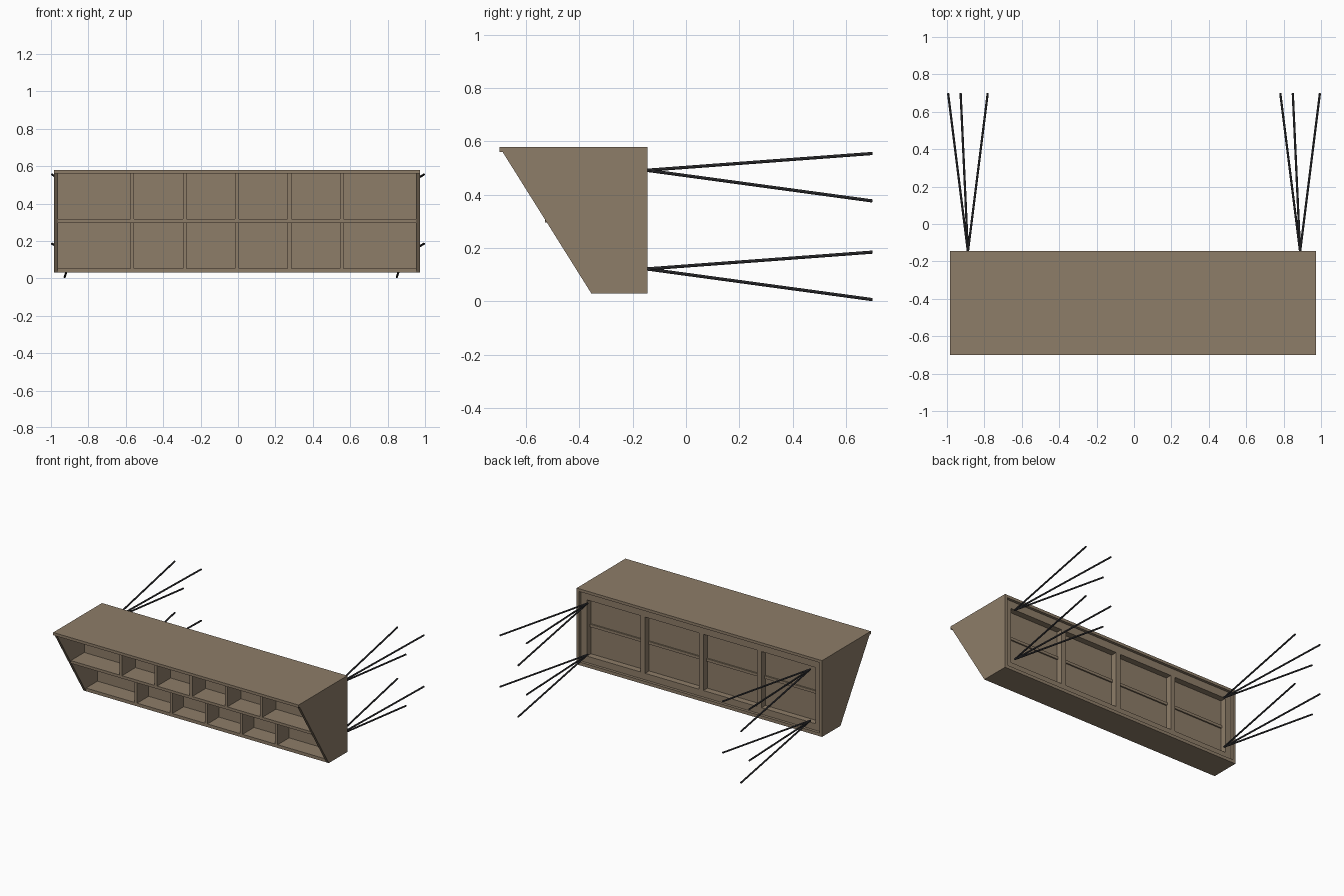
import bpy, bmesh
from mathutils import Vector

if "Cube" in bpy.data.objects:
    bpy.data.objects.remove(bpy.data.objects["Cube"])


def material(name, color):
    m = bpy.data.materials.new(name)
    m.diffuse_color = color
    m.use_nodes = True
    m.node_tree.nodes["Principled BSDF"].inputs["Base Color"].default_value = m.diffuse_color
    return m


WOOD = material("wood", (0.27, 0.205, 0.14, 1))
STEEL = material("dark_steel", (0.045, 0.045, 0.05, 1))


def finish(name, bm, mat):
    bmesh.ops.recalc_face_normals(bm, faces=bm.faces)
    me = bpy.data.meshes.new(name)
    bm.to_mesh(me)
    bm.free()
    me.materials.append(mat)
    ob = bpy.data.objects.new(name, me)
    bpy.context.collection.objects.link(ob)
    return ob


def box(name, x0, x1, y0, y1, z0, z1):
    bm = bmesh.new()
    bmesh.ops.create_cube(bm, size=1)
    for v in bm.verts:
        v.co = Vector(((x0 + x1) / 2 + v.co.x * (x1 - x0),
                       (y0 + y1) / 2 + v.co.y * (y1 - y0),
                       (z0 + z1) / 2 + v.co.z * (z1 - z0)))
    return finish(name, bm, WOOD)


def side_board(name, x0, x1):
    profile = [(-0.145, 0.03), (-0.355, 0.03), (-0.70, 0.58), (-0.145, 0.58)]
    bm = bmesh.new()
    f = bm.faces.new([bm.verts.new((x0, y, z)) for y, z in profile])
    ext = bmesh.ops.extrude_face_region(bm, geom=[f])["geom"]
    bmesh.ops.translate(bm, vec=(x1 - x0, 0, 0),
                        verts=[v for v in ext if isinstance(v, bmesh.types.BMVert)])
    return finish(name, bm, WOOD)


def rod(name, a, b, r=0.006):
    a, b = Vector(a), Vector(b)
    d = b - a
    bm = bmesh.new()
    bmesh.ops.create_cone(bm, cap_ends=True, segments=8, radius1=r, radius2=r, depth=d.length)
    bmesh.ops.transform(bm, matrix=d.to_track_quat('Z', 'Y').to_matrix().to_4x4(), verts=bm.verts)
    bmesh.ops.translate(bm, vec=(a + b) / 2, verts=bm.verts)
    return finish(name, bm, STEEL)


# Outer case
L, R, T = -0.983, 0.973, 0.02
BACK = -0.145
side_board("left_side", L, L + T)
side_board("right_side", R - T, R)
box("top_board", L, R, -0.70, BACK, 0.56, 0.58)
box("bottom_board", L + T, R - T, -0.355, BACK, 0.03, 0.053)
box("middle_shelf", L + T, R - T, -0.528, -0.20, 0.297, 0.317)

# Stepped compartment backs and dividers
box("upper_back", L + T, R - T, -0.375, -0.36, 0.317, 0.56)
box("lower_back", L + T, R - T, -0.225, -0.21, 0.053, 0.56)
for i in range(5):
    x = -0.005 + (i - 2) * 0.28
    box(f"upper_divider_{i}", x - 0.01, x + 0.01, -0.528, -0.375, 0.317, 0.56)
    box(f"lower_divider_{i}", x - 0.01, x + 0.01, -0.355, -0.225, 0.053, 0.297)

# Recessed rear frame with four openings
FY0, FY1 = -0.21, -0.165
box("rear_top_rail", L + T, R - T, FY0, FY1, 0.505, 0.56)
box("rear_bottom_rail", L + T, R - T, FY0, FY1, 0.053, 0.10)
for i in range(5):
    x = -0.005 + (i - 2) * 0.464
    box(f"rear_stile_{i}", x - 0.018 - (0.014 if i == 0 else 0),
        x + 0.018 + (0.014 if i == 4 else 0), FY0, FY1, 0.10, 0.505)

# Anchor rods, three fanning out from each corner of the back
for cx in (-0.888, 0.888):
    for cz in (0.122, 0.492):
        for j, (dx, dz) in enumerate([(-0.106, 0.063), (0.106, 0.063), (-0.039, -0.115)]):
            rod(f"anchor_rod_{'left' if cx < 0 else 'right'}_{'low' if cz < 0.3 else 'high'}_{j}",
                (cx, BACK - 0.003, cz), (cx + dx, 0.699, cz + dz))
